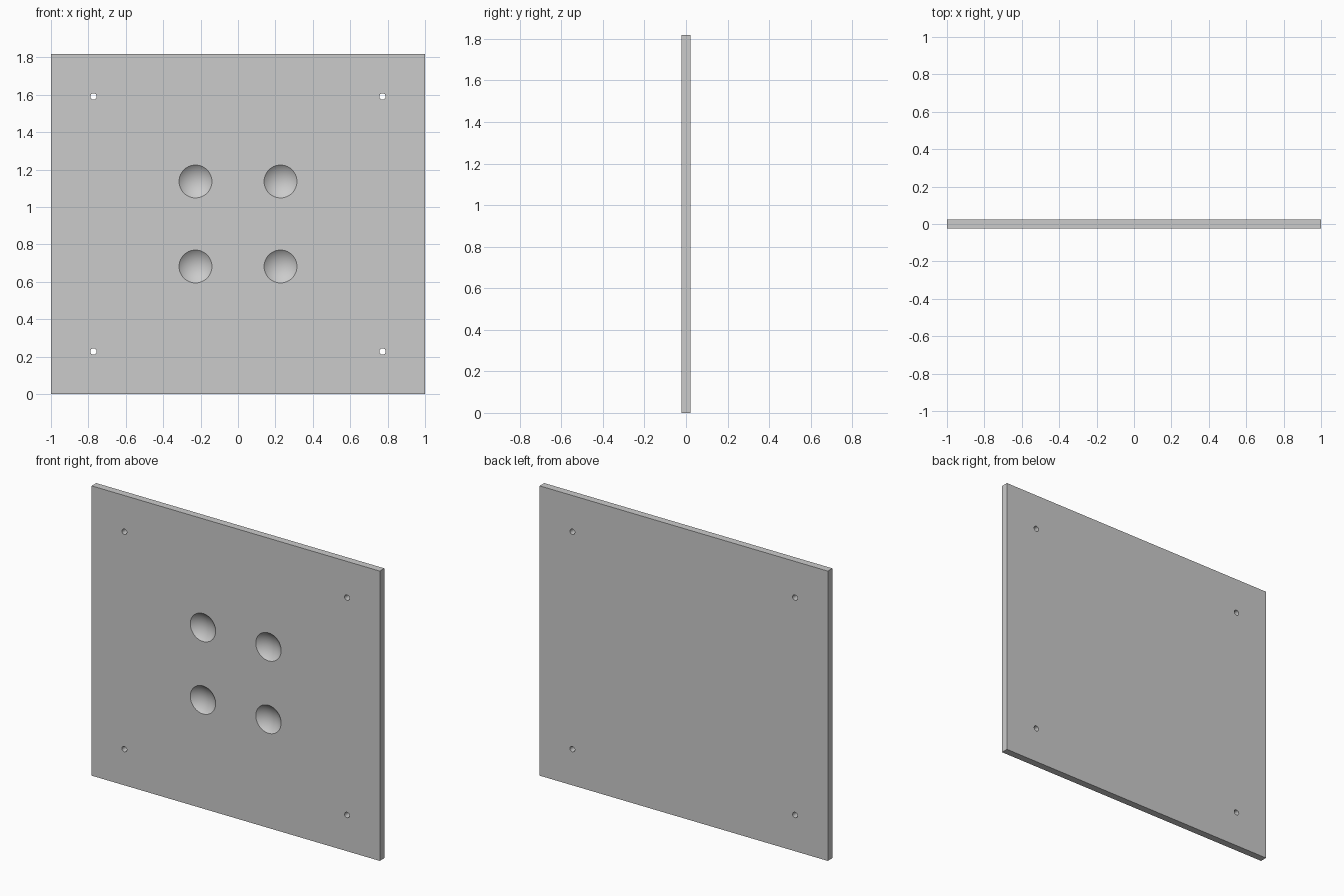
import bpy
import math

if "Cube" in bpy.data.objects:
    bpy.data.objects.remove(bpy.data.objects["Cube"])

U = 1 / 44                      # plate is 88 x 80 x 2 of these units
W, H, T = 88 * U, 80 * U, 2 * U

# Upright flat plate
bpy.ops.mesh.primitive_cube_add(size=1, location=(0, 0, H / 2))
plate = bpy.context.object
plate.name = "plate"
plate.scale = (W, T, H)
bpy.ops.object.transform_apply(location=True, rotation=False, scale=True)


def cut(cutter, name):
    """Subtract a cutter from the plate and discard it."""
    cutter.name = name
    cutter.hide_render = True
    mod = plate.modifiers.new(name, 'BOOLEAN')
    mod.operation = 'DIFFERENCE'
    mod.solver = 'EXACT'
    mod.object = cutter
    bpy.context.view_layer.objects.active = plate
    bpy.ops.object.modifier_apply(modifier=mod.name)
    bpy.data.objects.remove(cutter, do_unlink=True)


RIM, DEPTH = 3.87 * U, 1.5 * U
R = (RIM ** 2 + DEPTH ** 2) / (2 * DEPTH)

for sx in (-1, 1):
    for sz in (-1, 1):
        # Through hole near each corner
        bpy.ops.mesh.primitive_cylinder_add(
            vertices=24, radius=0.75 * U, depth=T * 3,
            location=(sx * 34 * U, 0, H / 2 + sz * 30 * U),
            rotation=(math.pi / 2, 0, 0))
        cut(bpy.context.object, "hole_cutter")
        # Shallow spherical dimple in the front face
        bpy.ops.mesh.primitive_uv_sphere_add(
            segments=64, ring_count=64, radius=R,
            location=(sx * 10 * U, -T / 2 + DEPTH - R, H / 2 + sz * 10 * U),
            rotation=(math.pi / 2, 0, 0))
        cut(bpy.context.object, "dimple_cutter")

# Smooth dimples and hole walls, crisp plate edges
bpy.ops.object.select_all(action='DESELECT')
plate.select_set(True)
bpy.context.view_layer.objects.active = plate
bpy.ops.object.shade_smooth_by_angle(angle=math.radians(20))
